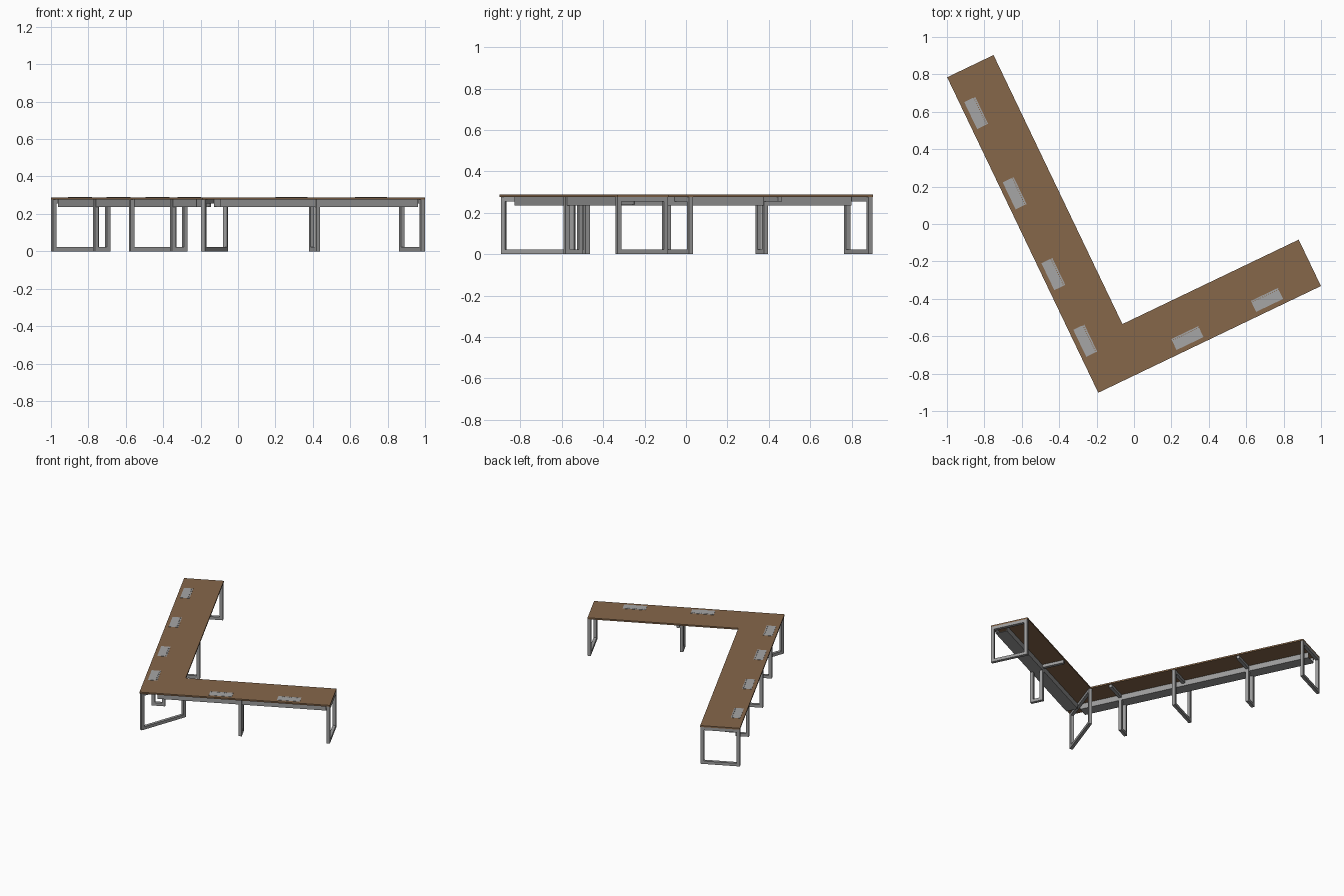
import bpy, bmesh, math
from mathutils import Matrix, Vector

if "Cube" in bpy.data.objects:
    bpy.data.objects.remove(bpy.data.objects["Cube"])

# The desk is laid out with its outer corner at the origin and arms along +x and +y,
# then rotated and moved into place.
PLACE = Matrix.Translation((-0.191, -0.902, 0)) @ Matrix.Rotation(math.radians(25.6), 4, 'Z')
SHORT, LONG, WIDTH = 1.32, 1.87, 0.275
TOP, UNDER, TUBE = 0.288, 0.277, 0.022
SWAP = Matrix(((0, 1, 0, 0), (1, 0, 0, 0), (0, 0, 1, 0), (0, 0, 0, 1)))
LONG_ARM = Matrix.Identity(4)      # x = across the arm, y = along the arm
SHORT_ARM = SWAP                   # mirrored across the diagonal


def material(name, rgb):
    m = bpy.data.materials.new(name)
    m.diffuse_color = (*rgb, 1)
    m.use_nodes = True
    m.node_tree.nodes["Principled BSDF"].inputs["Base Color"].default_value = m.diffuse_color
    return m


WOOD = material("brown_wood", (0.24, 0.135, 0.068))
METAL = material("grey_metal", (0.33, 0.33, 0.33))
PLATE = material("light_grey_plate", (0.38, 0.38, 0.38))


def finish(name, bm, mat, local=LONG_ARM):
    bmesh.ops.transform(bm, matrix=PLACE @ local, verts=bm.verts)
    bmesh.ops.recalc_face_normals(bm, faces=bm.faces)
    me = bpy.data.meshes.new(name)
    bm.to_mesh(me)
    bm.free()
    me.materials.append(mat)
    ob = bpy.data.objects.new(name, me)
    bpy.context.collection.objects.link(ob)
    return ob


def box(bm, x0, x1, y0, y1, z0, z1):
    c = Vector(((x0 + x1) / 2, (y0 + y1) / 2, (z0 + z1) / 2))
    m = Matrix.Translation(c) @ Matrix.Diagonal((x1 - x0, y1 - y0, z1 - z0, 1))
    bmesh.ops.create_cube(bm, size=1, matrix=m)


def leg_frame(name, along, x0, x1, local, top_to=None):
    """Closed square-tube loop across the arm; the top bar may run further."""
    bm = bmesh.new()
    y0, y1 = along - TUBE / 2, along + TUBE / 2
    box(bm, x0, x1, y0, y1, 0, TUBE)
    box(bm, x0, top_to or x1, y0, y1, UNDER - TUBE, UNDER)
    for x in (x0, x1 - TUBE):
        box(bm, x, x + TUBE, y0, y1, TUBE, UNDER - TUBE)
    finish(name, bm, METAL, local)


# L-shaped tabletop
bm = bmesh.new()
outline = [(0, 0), (SHORT, 0), (SHORT, WIDTH), (WIDTH, WIDTH), (WIDTH, LONG), (0, LONG)]
face = bm.faces.new([bm.verts.new((x, y, UNDER)) for x, y in outline])
ext = bmesh.ops.extrude_face_region(bm, geom=[face])
bmesh.ops.translate(bm, vec=(0, 0, TOP - UNDER),
                    verts=[v for v in ext["geom"] if isinstance(v, bmesh.types.BMVert)])
finish("tabletop", bm, WOOD)

# Full-width frames at the ends, middle and (diagonally) the corner
leg_frame("long_end_leg", LONG - TUBE / 2, 0, 0.272, LONG_ARM)
leg_frame("long_middle_leg", 0.897, 0, 0.272, LONG_ARM)
leg_frame("short_end_leg", SHORT - TUBE / 2, 0, 0.272, SHORT_ARM)
leg_frame("corner_leg", 0, 0.011, 0.385, Matrix.Rotation(math.radians(45), 4, 'Z'))

# Narrow frames under the cable trays, top bar reaching the inner edge
leg_frame("long_narrow_leg_a", 0.421, 0.017, 0.11, LONG_ARM, 0.265)
leg_frame("long_narrow_leg_b", 1.376, 0.017, 0.11, LONG_ARM, 0.265)
leg_frame("short_narrow_leg", 0.695, 0.017, 0.11, SHORT_ARM, 0.265)

# U-shaped cable trays along the outer edges
for name, end, local in (("long", LONG - 0.035, LONG_ARM), ("short", SHORT - 0.03, SHORT_ARM)):
    bm = bmesh.new()
    x0, x1, z0, t = 0.023, 0.108, 0.236, 0.004
    box(bm, x0, x1, 0.12, end, z0, z0 + t)
    for x in (x0, x1 - t):
        box(bm, x, x + t, 0.12, end, z0 + t, UNDER)
    finish(name + "_cable_tray", bm, METAL, local)


# Cable flaps in the top, with a comb edge on the inner side
def cable_flap(name, along, local):
    bm = bmesh.new()
    z0, z1, half, n = TOP - 0.002, TOP + 0.0015, 0.08, 14
    box(bm, 0.025, 0.079, along - half, along + half, z0, z1)
    box(bm, 0.084, 0.09, along - half, along + half, z0, z1)
    step = 2 * half / n
    for i in range(n):
        y = along - half + i * step
        box(bm, 0.079, 0.084, y, y + step * 0.6, z0, z1)
    finish(name, bm, PLATE, local)


for i, v in enumerate((0.281, 0.676, 1.155, 1.631)):
    cable_flap(f"long_cable_flap_{i + 1}", v, LONG_ARM)
for i, v in enumerate((0.556, 1.028)):
    cable_flap(f"short_cable_flap_{i + 1}", v, SHORT_ARM)
